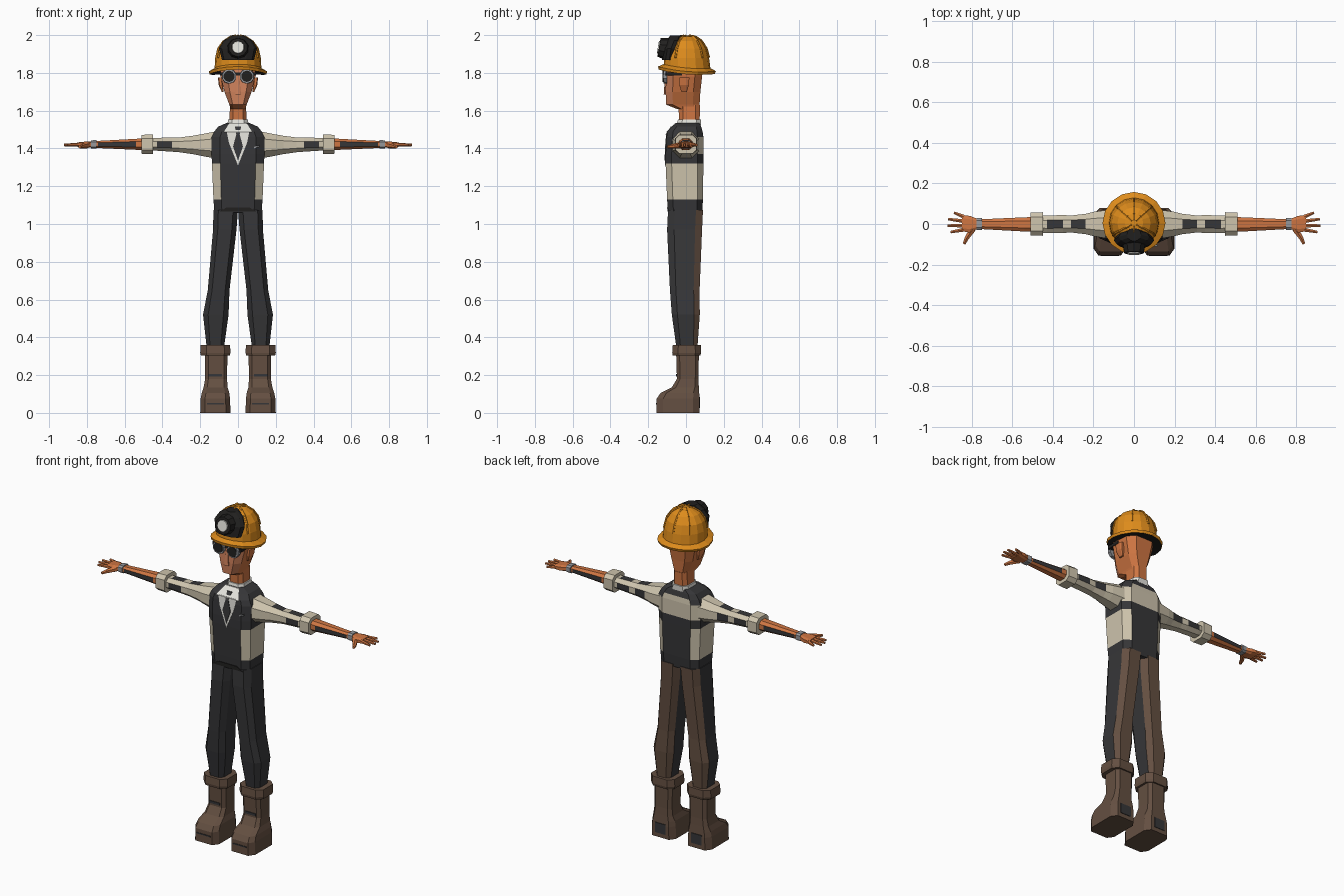
import bpy, bmesh, math
from mathutils import Vector

cube = bpy.data.objects.get("Cube")
if cube:
    bpy.data.objects.remove(cube, do_unlink=True)


def material(name, rgb):
    lin = [((c / 255 + 0.055) / 1.055) ** 2.4 for c in rgb] + [1]
    m = bpy.data.materials.new(name)
    m.use_nodes = True
    m.diffuse_color = lin
    m.node_tree.nodes["Principled BSDF"].inputs["Base Color"].default_value = lin
    return m


CHARCOAL = material("charcoal cloth", (54, 54, 56))
BROWN = material("brown leather", (100, 79, 65))
BEIGE = material("beige cloth", (206, 196, 173))
ORANGE = material("helmet orange", (222, 140, 28))
SKIN = material("skin", (206, 117, 66))
FACE = material("face skin", (208, 130, 92))
BLACK = material("black rubber", (33, 32, 31))
WHITE = material("off white", (228, 227, 220))
GREY = material("grey metal", (150, 152, 156))


def finish(name, bm, mats, rule=None):
    """Turn a bmesh into an object; rule(centre, normal) picks the material."""
    bmesh.ops.recalc_face_normals(bm, faces=bm.faces)
    bm.normal_update()
    if rule:
        for f in bm.faces:
            f.material_index = int(rule(f.calc_center_median(), f.normal))
    mesh = bpy.data.meshes.new(name)
    bm.to_mesh(mesh)
    bm.free()
    for m in mats:
        mesh.materials.append(m)
    ob = bpy.data.objects.new(name, mesh)
    bpy.context.collection.objects.link(ob)
    return ob


def outline(chamfer, sides):
    """Unit section: chamfered square, or ellipse when sides is given."""
    if sides:
        return [(math.cos(a), math.sin(a)) for a in
                (math.tau * i / sides for i in range(sides))]
    k = 1 - 2 * chamfer
    return [(1, -k), (1, k), (k, 1), (-k, 1), (-1, k), (-1, -k), (-k, -1), (k, -1)]


def loft(name, rings, mats, rule=None, axis="z", side=1, chamfer=0.2, sides=0, bend=None):
    """Skin rings (t, u0, u1, v0, v1) along an axis; side=-1 mirrors in x."""
    bm = bmesh.new()
    loops = []
    for t, u0, u1, v0, v1 in rings:
        loop = []
        for a, b in outline(chamfer, sides):
            u, v = (u0 + u1 + a * (u1 - u0)) / 2, (v0 + v1 + b * (v1 - v0)) / 2
            p = Vector((u, v, t) if axis == "z" else (t, u, v))
            if bend:
                p.z += bend(p)
            p.x *= side
            loop.append(bm.verts.new(p))
        loops.append(loop)
    n = len(loops[0])
    for lo, hi in zip(loops, loops[1:]):
        for i in range(n):
            j = (i + 1) % n
            bm.faces.new((lo[i], lo[j], hi[j], hi[i]))
    bm.faces.new(loops[0][::-1])
    bm.faces.new(loops[-1])
    return finish(name, bm, mats, rule)


def rod(name, p, q, r1, r2, mat, sides=6):
    """Tapered rod between two points."""
    p, q = Vector(p), Vector(q)
    bm = bmesh.new()
    bmesh.ops.create_cone(bm, cap_ends=True, segments=sides, radius1=r1, radius2=r2,
                          depth=(q - p).length)
    bm.transform((q - p).to_track_quat("Z", "Y").to_matrix().to_4x4())
    bmesh.ops.translate(bm, verts=bm.verts, vec=(p + q) / 2)
    return finish(name, bm, [mat])


def plate(name, outline_xz, y_at, lift, mat):
    """Thin painted detail facing the front; y_at gives the surface depth."""
    bm = bmesh.new()
    f = bm.faces.new([bm.verts.new((x, y_at(z) - lift, z)) for x, z in outline_xz])
    back = bmesh.ops.extrude_face_region(bm, geom=[f])["geom"]
    bmesh.ops.translate(bm, verts=[v for v in back if isinstance(v, bmesh.types.BMVert)],
                        vec=(0, lift, 0))
    return finish(name, bm, [mat])


def box(name, x, y, z, mat):
    return loft(name, [(z[0], *x, *y), (z[1], *x, *y)], [mat], chamfer=0.02)


# Vest with beige side panels and upper back
def vest_colour(c, n):
    side_panel = 1.13 < c.z < 1.32 and abs(n.x) > 0.3
    return side_panel or (1.37 < c.z < 1.49 and n.y > 0.8)


loft("vest", [(1.06, -.125, .125, -.095, .085), (1.13, -.13, .13, -.1, .09),
              (1.32, -.138, .138, -.108, .092), (1.37, -.14, .14, -.108, .092),
              (1.46, -.14, .14, -.103, .092), (1.49, -.125, .125, -.098, .088),
              (1.515, -.105, .105, -.075, .08), (1.535, -.06, .06, -.05, .07)],
     [CHARCOAL, BEIGE], vest_colour, chamfer=.16)


def chest(z):
    if z > 1.49:
        return -.098 + (z - 1.49) * 1.05
    return -.108 + max(0, z - 1.37) * .083


# Shirt front, collar and tie
plate("shirt_front", [(-.06, 1.49), (.06, 1.49), (.048, 1.43), (0, 1.31), (-.048, 1.43)],
      chest, .003, WHITE)
plate("shirt_collar", [(-.075, 1.487), (.075, 1.487), (.045, 1.535), (-.045, 1.535)],
      chest, .005, WHITE)
plate("tie_knot", [(-.016, 1.515), (.016, 1.515), (.009, 1.475), (-.009, 1.475)],
      chest, .009, CHARCOAL)
plate("tie_blade", [(-.009, 1.475), (.009, 1.475), (.026, 1.41), (0, 1.335), (-.026, 1.41)],
      chest, .006, CHARCOAL)
plate("pocket_trim", [(.085, 1.40), (.115, 1.41), (.115, 1.418), (.085, 1.408)],
      lambda z: -.104, .006, GREY)
loft("collar_band", [(1.52, -.058, .058, -.05, .078), (1.552, -.052, .052, -.043, .08)], [WHITE])
plate("waist_flap", [(-.1, 1.065), (.1, 1.065), (.06, 1.088), (-.06, 1.088)],
      lambda z: -.097, .004, BLACK)

# Neck and head
loft("neck", [(1.53, -.045, .045, -.036, .072), (1.63, -.043, .043, -.04, .074)], [SKIN])
loft("head", [(1.61, -.04, .04, -.05, .07), (1.632, -.046, .046, -.105, .072),
              (1.70, -.072, .072, -.108, .076), (1.78, -.092, .092, -.106, .085),
              (1.84, -.095, .095, -.1, .09)], [SKIN, FACE], lambda c, n: n.y < -.5)
loft("nose", [(1.685, -.016, .016, -.118, -.1), (1.77, -.008, .008, -.112, -.1)], [FACE])

# Goggles, ears
for s, tag in ((1, "left"), (-1, "right")):
    x = s * .047
    rod(tag + "_goggle_rim", (x, -.1, 1.782), (x, -.12, 1.782), .04, .038, GREY, 10)
    rod(tag + "_goggle_lens", (x, -.118, 1.782), (x, -.124, 1.782), .03, .03, BLACK, 10)
    loft(tag + "_ear", [(1.70, .076, .086, -.025, .005), (1.735, .08, .102, -.035, .015),
                        (1.775, .085, .106, -.035, .018)], [SKIN], side=s)
box("goggle_strap", (-.096, .096), (-.108, -.02), (1.785, 1.803), BLACK)

# Helmet: brim with dark underside, faceted dome, ribs
def brim_bend(p):
    return -.08 * p.y - .6 * p.x ** 2


loft("helmet_brim", [(1.81, -.1, .1, -.1, .1), (1.806, -.15, .15, -.145, .152),
                     (1.822, -.155, .155, -.148, .158), (1.836, -.122, .122, -.12, .128)],
     [ORANGE, BLACK], lambda c, n: n.z < -.5, sides=16, bend=brim_bend)
DOME = [(1.82, -.124, .124, -.12, .13), (1.88, -.121, .121, -.115, .122),
        (1.93, -.11, .11, -.1, .108), (1.97, -.082, .082, -.075, .082),
        (1.992, -.045, .045, -.04, .05), (1.997, -.015, .015, -.01, .02)]
loft("helmet_dome", DOME, [ORANGE], sides=16)
for angle in (90, 45, 135, -90, -30, 210):
    a = math.radians(angle)
    path = [((r[2] * math.cos(a)), (r[3] + r[4] + math.sin(a) * (r[4] - r[3])) / 2, r[0])
            for r in DOME]
    for p, q in zip(path[1:], path[2:]):
        rod("helmet_rib", p, q, .006, .006, ORANGE, 5)

# Head lamp
loft("lamp_mount", [(1.868, -.085, .085, -.128, -.05), (1.93, -.1, .1, -.118, -.04),
                    (1.972, -.075, .075, -.1, -.025), (1.997, -.035, .035, -.085, -.02)],
     [BLACK], sides=12)
rod("lamp_housing", (0, -.085, 1.925), (0, -.143, 1.935), .062, .05, BLACK, 10)
rod("lamp_glass", (0, -.14, 1.9345), (0, -.149, 1.936), .034, .032, WHITE, 10)


# Limbs, built once and mirrored
def sleeve_colour(c, n):
    x = abs(c.x)
    if .35 < x < .43:
        return n.z > .8 or abs(n.y) > .8
    return .24 < x < .31 and (n.z > .8 or n.y > .8)


for s, tag in ((1, "left"), (-1, "right")):
    # Sleeve, rolled cuff, forearm, wrist band
    loft(tag + "_sleeve", [(.11, -.076, .072, 1.345, 1.492), (.2, -.06, .06, 1.362, 1.474),
                           (.24, -.05, .05, 1.37, 1.467), (.31, -.042, .042, 1.38, 1.458),
                           (.35, -.044, .044, 1.383, 1.458), (.43, -.045, .042, 1.388, 1.456),
                           (.46, -.042, .04, 1.39, 1.455)],
         [BEIGE, CHARCOAL], sleeve_colour, axis="x", side=s, chamfer=.27)
    loft(tag + "_cuff", [(.45, -.058, .058, 1.37, 1.474), (.51, -.056, .056, 1.372, 1.472)],
         [BEIGE], axis="x", side=s)
    loft(tag + "_forearm", [(.5, -.038, .034, 1.392, 1.453), (.54, -.037, .033, 1.393, 1.451),
                            (.74, -.026, .024, 1.402, 1.44), (.78, -.023, .023, 1.405, 1.438)],
         [SKIN, CHARCOAL], lambda c, n: .54 < abs(c.x) < .74 and abs(n.y) > .8,
         axis="x", side=s, chamfer=.25)
    loft(tag + "_wrist_band", [(.75, -.03, .03, 1.4, 1.444), (.778, -.029, .029, 1.4, 1.443)],
         [GREY], axis="x", side=s)

    # Hand
    loft(tag + "_palm", [(.77, -.022, .024, 1.406, 1.438), (.81, -.042, .04, 1.402, 1.436),
                         (.85, -.036, .044, 1.408, 1.432)], [SKIN], axis="x", side=s)
    for y0, x1, y1 in ((.036, .888, .056), (.014, .917, .024), (-.008, .92, -.008),
                       (-.028, .905, -.04)):
        rod(tag + "_finger", (s * .84, y0, 1.42), (s * x1, y1, 1.418), .011, .007, SKIN)
    rod(tag + "_thumb", (s * .795, -.025, 1.418), (s * .826, -.07, 1.412), .017, .012, SKIN)
    rod(tag + "_thumb_tip", (s * .825, -.068, 1.412), (s * .838, -.098, 1.408), .012, .008, SKIN)

    # Trouser leg with brown back
    loft(tag + "_trouser_leg", [(.34, .075, .165, -.05, .06), (.52, .05, .185, -.075, .073),
                                (.65, .045, .16, -.085, .072), (.97, .008, .132, -.1, .085),
                                (1.075, 0, .13, -.095, .09)],
         [CHARCOAL, BROWN], lambda c, n: n.y > .35, side=s)

    # Boot
    loft(tag + "_boot", [(0, .04, .2, -.155, .072), (.075, .042, .198, -.155, .072),
                         (.105, .046, .192, -.135, .07), (.135, .055, .182, -.075, .068),
                         (.18, .058, .174, -.048, .066), (.31, .056, .174, -.052, .068)],
         [BROWN], side=s, chamfer=.15)
    loft(tag + "_boot_cuff", [(.303, .044, .196, -.07, .076), (.318, .04, .2, -.073, .08),
                              (.36, .042, .198, -.07, .078)], [BROWN], side=s)
    cx = s * .12
    box(tag + "_toe_line", (cx - .045, cx + .045), (-.158, -.152), (.045, .052), CHARCOAL)
    box(tag + "_instep_strap", (cx - .035, cx + .035), (-.053, -.046), (.193, .207), CHARCOAL)
    box(tag + "_heel_patch", (cx - .035, cx + .035), (.068, .075), (.025, .085), CHARCOAL)
